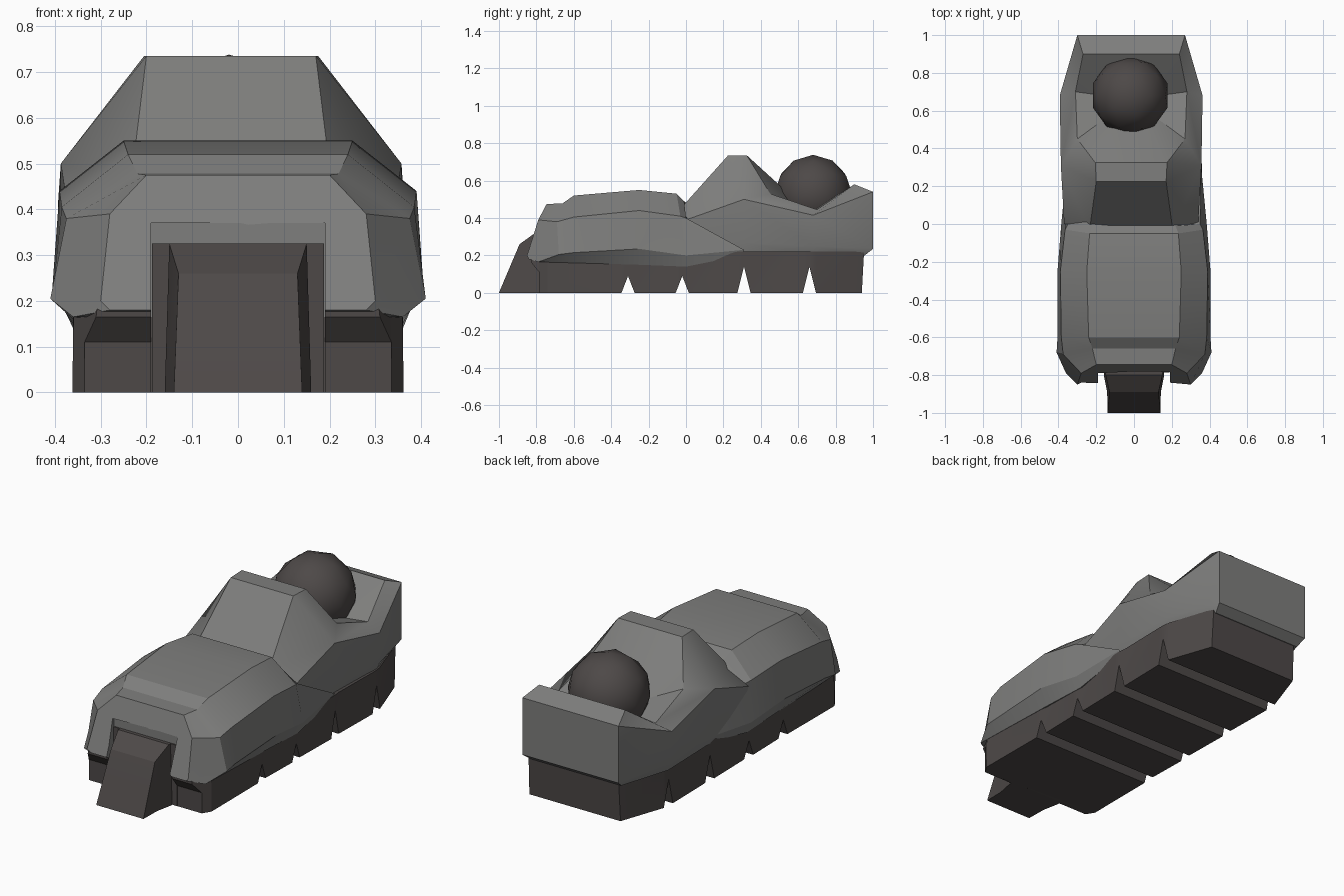
import bpy, bmesh, math

if "Cube" in bpy.data.objects:
    bpy.data.objects.remove(bpy.data.objects["Cube"])


def material(name, rgb):
    m = bpy.data.materials.new(name)
    m.diffuse_color = (*rgb, 1)
    m.use_nodes = True
    m.node_tree.nodes["Principled BSDF"].inputs["Base Color"].default_value = m.diffuse_color
    return m


GREY = material("armour_grey", (0.21, 0.21, 0.205))
DARK = material("dark_brown", (0.075, 0.066, 0.064))


def finish(name, bm, mat, angle=25):
    bmesh.ops.remove_doubles(bm, verts=bm.verts, dist=1e-4)
    bmesh.ops.recalc_face_normals(bm, faces=bm.faces)
    me = bpy.data.meshes.new(name)
    bm.to_mesh(me)
    bm.free()
    ob = bpy.data.objects.new(name, me)
    bpy.context.collection.objects.link(ob)
    me.materials.append(mat)
    bpy.ops.object.select_all(action='DESELECT')
    ob.select_set(True)
    bpy.context.view_layer.objects.active = ob
    bpy.ops.object.shade_smooth_by_angle(angle=math.radians(angle))
    return ob


def loft(name, half_rings, mat):
    """Bridge half rings (bottom to top), each mirrored in x, and cap the ends."""
    bm = bmesh.new()
    rings = []
    for half in half_rings:
        pts = half + [(-x, y, z) for x, y, z in reversed(half)]
        rings.append([bm.verts.new(p) for p in pts])
    n = len(rings[0])
    for a, b in zip(rings, rings[1:]):
        for i in range(n):
            j = (i + 1) % n
            bm.faces.new((a[i], a[j], b[j], b[i]))
    bm.faces.new(rings[0])
    bm.faces.new(rings[-1])
    return finish(name, bm, mat)


# Toe shell: rings from the nose to the slanted rear edge
toe_shell = loft("toe_shell", [
    [(.28, -.84, .18), (.30, -.85, .20), (.28, -.79, .39), (.20, -.745, .475)],
    [(.36, -.79, .165), (.41, -.68, .205), (.375, -.69, .38), (.22, -.66, .478)],
    [(.36, -.60, .16), (.405, -.60, .215), (.385, -.60, .405), (.24, -.60, .52)],
    [(.36, -.25, .15), (.405, -.25, .235), (.39, -.25, .44), (.25, -.25, .55)],
    [(.36, 0, .14), (.385, 0, .20), (.365, -.03, .41), (.235, -.05, .53)],
    [(.35, .30, .20), (.355, .31, .23), (.35, 0, .40), (.22, -.01, .49)],
], GREY)

# Sole: stations of (y, half width, bottom height) with V grooves
stations = [(-.83, .31, .165), (-.785, .335, .11), (-.785, .335, 0), (-.74, .362, 0)]
for y, h in ((-.31, .09), (-.02, .09), (.31, .14), (.66, .14)):
    stations += [(y - .035, .36, 0), (y, .36, h), (y + .035, .355, 0)]
stations += [(.94, .27, 0)]
sole = loft("sole", [[(w, y, zb), (w - .003, y + (.012 if y > .9 else 0), .22 if y > .25 else .19)]
                     for y, w, zb in stations], DARK)

# Notch in the nose
bm = bmesh.new()
bmesh.ops.create_cube(bm, size=1)
for v in bm.verts:
    v.co = (v.co.x * .38, -.98 + v.co.y * .4, .12 + v.co.z * .5)
notch = finish("notch_cutter", bm, DARK)
notch.hide_render = True
notch.hide_viewport = True
for ob in (toe_shell, sole):
    mod = ob.modifiers.new("notch", 'BOOLEAN')
    mod.operation = 'DIFFERENCE'
    mod.solver = 'EXACT'
    mod.object = notch

# Toe block with sloped front, and the dark plate behind it
loft("toe_block", [
    [(.14, -1, 0), (.14, -.999, .003)],
    [(.142, -.89, 0), (.13, -.89, .26)],
    [(.16, -.80, 0), (.15, -.80, .325)],
    [(.16, -.70, 0), (.15, -.70, .325)],
], DARK)
loft("notch_back", [[(.188, y, .0), (.188, y, .325)] for y in (-.786, -.74)], DARK)

# Heel shell: right-half points, mirrored
P = {
    'A': (.22, -.03, .45), 'B': (.355, 0, .39), 'b': (.34, .02, .28),
    'C': (.185, .225, .735), 'D': (.19, .325, .735), 'E': (.372, .31, .50),
    'F': (.378, .68, .415), 'G': (.285, 1, .54),
    'H': (.36, .31, .27), 'I': (.375, .68, .25), 'J': (.285, 1, .235),
    'K': (.345, .31, .20), 'L': (.355, .68, .20), 'M': (.27, .955, .20),
    'N': (.285, .45, .53), 'Q': (.295, .70, .445), 'R': (.255, .90, .58),
}
SIDE = ["ABEC", "CED", "BbHE", "EHIF", "FIJG", "HKLI", "ILMJ", "bKH",
        "DEN", "EFQN", "FGRQ"]
SPAN = ["AC", "CD", "GJ", "JM", "GR", "KL", "LM", "bK", "Ab"]
bm = bmesh.new()
V = {}
for s in (1, -1):
    for k, (x, y, z) in P.items():
        V[k, s] = bm.verts.new((s * x - .015, y, z))
for s in (1, -1):
    for f in SIDE:
        bm.faces.new([V[k, s] for k in f])
    bm.faces.new([V[k, s] for k in "ABb"])
for a, b in SPAN:
    bm.faces.new((V[a, 1], V[b, 1], V[b, -1], V[a, -1]))
# Bowl that holds the ankle ball
centre = bm.verts.new((-.015, .66, .43))
rim = [V[k, 1] for k in "DNQR"] + [V[k, -1] for k in "RQND"]
for i in range(len(rim)):
    bm.faces.new((rim[i], rim[(i + 1) % len(rim)], centre))
finish("heel_shell", bm, GREY, 32)

# Ankle ball
bm = bmesh.new()
bmesh.ops.create_icosphere(bm, subdivisions=2, radius=.208)
for v in bm.verts:
    v.co.x -= .02
    v.co.y += .68
    v.co.z += .53
finish("ankle_ball", bm, DARK, 40)
